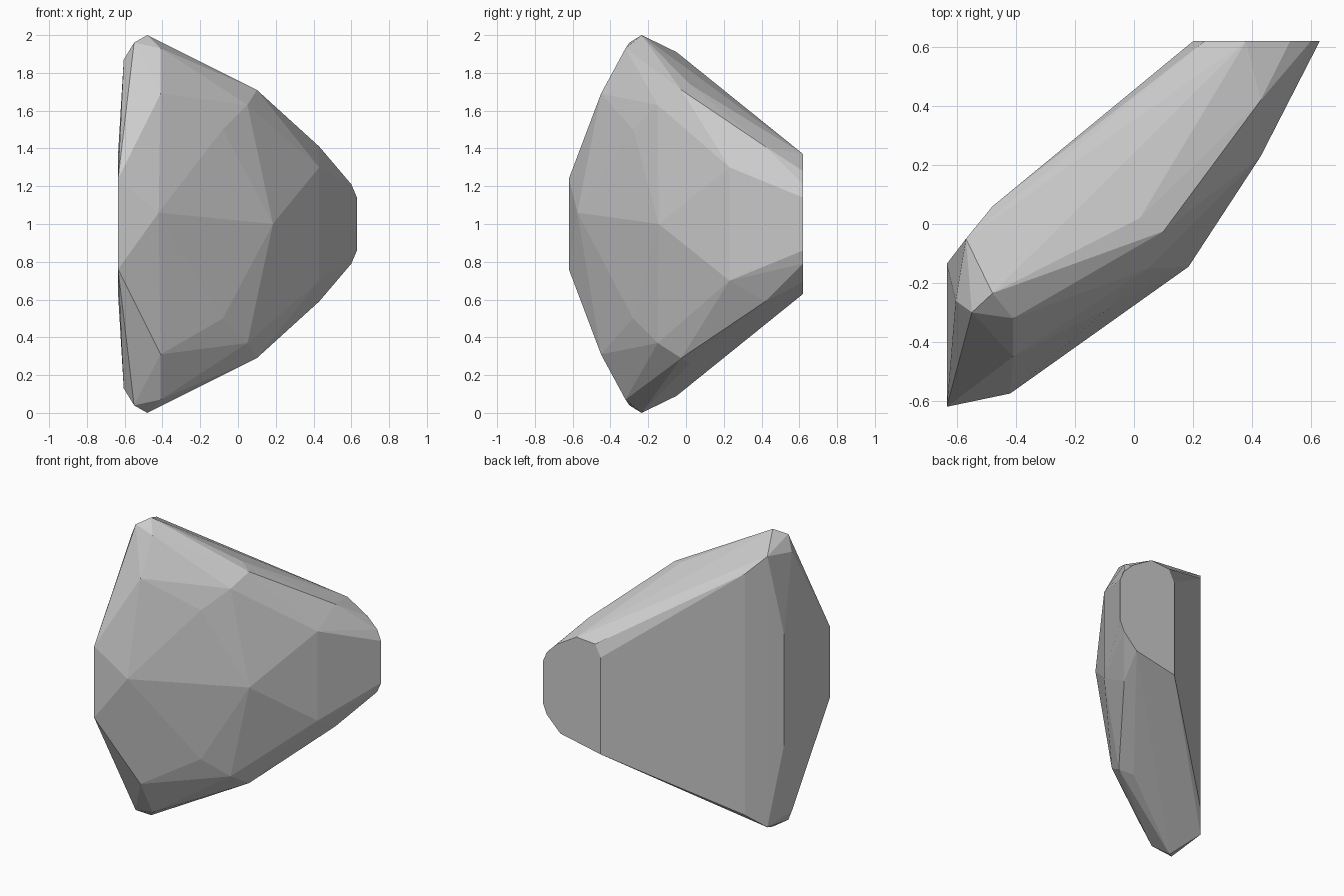
import bpy, bmesh, math

# Corners that repeat above and below the mid height: x, y, height offset
mirrored = [
    # left flank
    (-0.635, -0.62, 0.24), (-0.635, -0.135, 0.37), (-0.605, -0.26, 0.87),
    # tip
    (-0.55, -0.30, 0.96), (-0.48, -0.235, 1.0), (-0.41, -0.32, 0.93),
    (-0.57, -0.05, 0.91), (-0.48, 0.06, 0.81),
    # front slope
    (-0.41, -0.45, 0.69), (-0.08, -0.28, 0.50), (0.05, -0.15, 0.63),
    (0.10, -0.025, 0.71), (0.02, 0.02, 0.74),
    # narrow end
    (0.43, 0.23, 0.30), (0.43, 0.42, 0.41),
]
# Single corners: front ridge, then the flat cut end
single = [
    (-0.42, -0.575, 0.06), (0.185, -0.145, 0.0),
    (0.20, 0.62, 0.28), (0.24, 0.62, 0.36), (0.38, 0.62, 0.37),
    (0.53, 0.62, 0.28), (0.60, 0.62, 0.21), (0.63, 0.62, 0.14),
    (0.63, 0.62, -0.14), (0.60, 0.62, -0.21), (0.50, 0.62, -0.31),
    (0.20, 0.62, -0.37),
]

# Wrap the corners in a faceted rock
bm = bmesh.new()
for x, y, h in mirrored:
    for s in (1, -1):
        bm.verts.new((x, y, 1 + s * h))
for x, y, h in single:
    bm.verts.new((x, y, 1 + h))
hull = bmesh.ops.convex_hull(bm, input=bm.verts[:])
bmesh.ops.delete(bm, geom=[v for v in bm.verts if not v.link_faces], context='VERTS')

# Merge coplanar triangles into flat facets
bmesh.ops.dissolve_limit(bm, angle_limit=math.radians(1), verts=bm.verts[:], edges=bm.edges[:])
bmesh.ops.recalc_face_normals(bm, faces=bm.faces[:])

mesh = bpy.data.meshes.new("rock")
bm.to_mesh(mesh)
bm.free()
rock = bpy.data.objects.new("rock", mesh)
bpy.context.collection.objects.link(rock)
